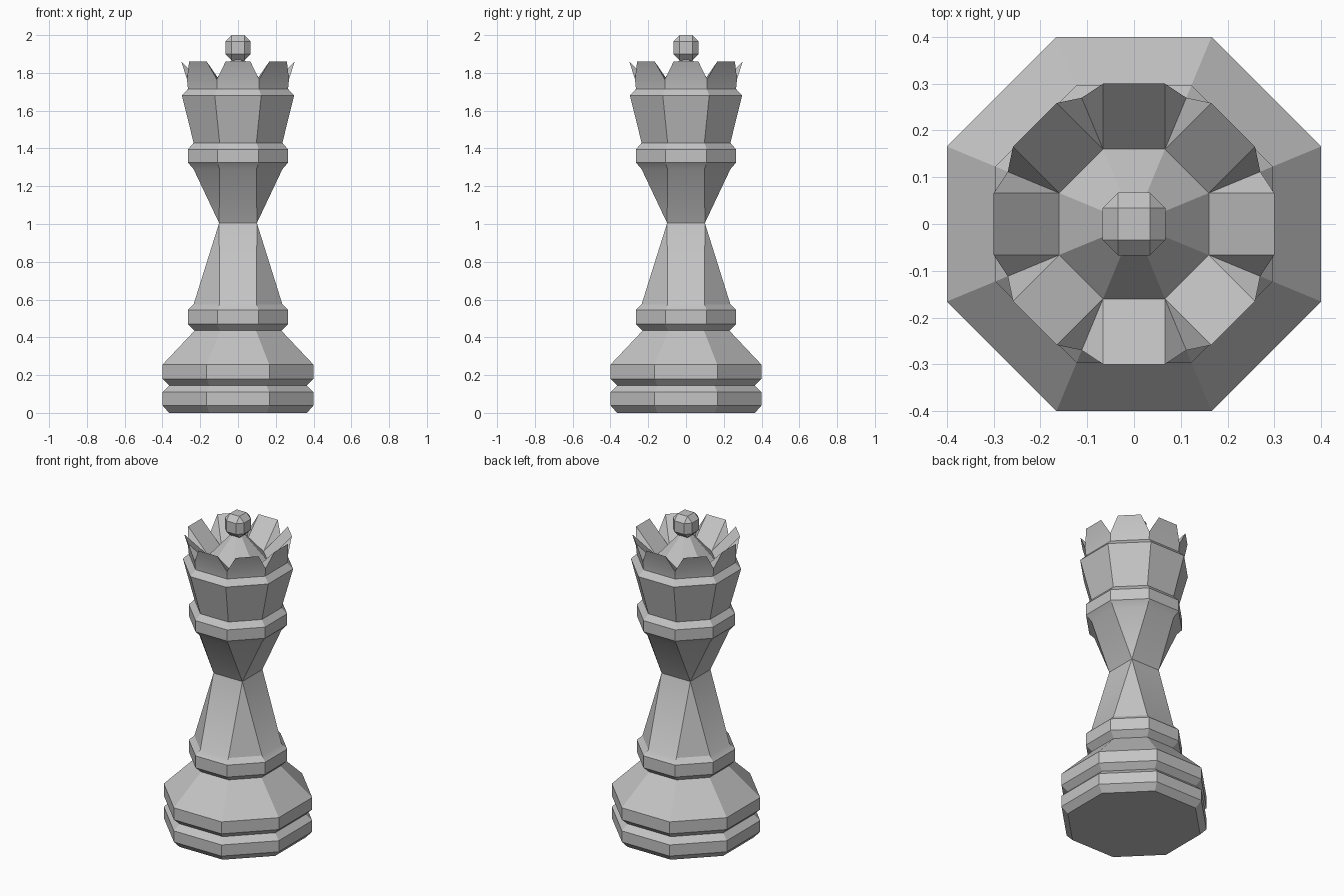
import bpy, bmesh, math
from mathutils import Vector, Matrix

cube = bpy.data.objects.get("Cube")
if cube:
    bpy.data.objects.remove(cube, do_unlink=True)

grey = bpy.data.materials.new("stone_grey")
grey.use_nodes = True
colour = (0.55, 0.55, 0.55, 1)
grey.diffuse_color = colour
grey.node_tree.nodes["Principled BSDF"].inputs["Base Color"].default_value = colour

HALF = math.tan(math.pi / 8)  # half side of an octagon with apothem 1


def ring(bm, apothem, z, half=None):
    """Octagon ring; half sets the half width of its axis-aligned sides."""
    h = apothem * HALF if half is None else half
    points = []
    for k in range(4):
        turn = Matrix.Rotation(k * math.pi / 2, 3, 'Z')
        points += [turn @ Vector((x, -apothem, z)) for x in (-h, h)]
    return [bm.verts.new(p) for p in points]


def bridge(bm, low, high):
    for i in range(8):
        j = (i + 1) % 8
        bm.faces.new((low[i], low[j], high[j], high[i]))


def stack(bm, profile):
    rings = [ring(bm, *p) for p in profile]
    for low, high in zip(rings, rings[1:]):
        bridge(bm, low, high)
    return rings


def finish(bm, name):
    bmesh.ops.remove_doubles(bm, verts=bm.verts, dist=0.0005)
    bmesh.ops.recalc_face_normals(bm, faces=bm.faces)
    mesh = bpy.data.meshes.new(name)
    bm.to_mesh(mesh)
    bm.free()
    mesh.materials.append(grey)
    obj = bpy.data.objects.new(name, mesh)
    bpy.context.collection.objects.link(obj)
    bpy.ops.object.select_all(action='DESELECT')
    obj.select_set(True)
    bpy.context.view_layer.objects.active = obj
    bpy.ops.object.shade_smooth_by_angle(angle=math.radians(30))
    return obj


def turned_part(name, profile):
    bm = bmesh.new()
    rings = stack(bm, profile)
    bm.faces.new(rings[0][::-1])
    bm.faces.new(rings[-1])
    return finish(bm, name)


# Grooved base
turned_part("base", [(0.365, 0), (0.4, 0.04), (0.4, 0.11), (0.365, 0.145),
                     (0.4, 0.18), (0.4, 0.255), (0.23, 0.435)])

# Stem with two collars and a waist that narrows to a square
turned_part("stem", [(0.23, 0.435), (0.265, 0.47), (0.265, 0.545), (0.235, 0.575),
                     (0.1, 1.005, 0.1), (0.235, 1.29), (0.265, 1.325),
                     (0.265, 1.395), (0.235, 1.43)])

# Crown: flared cup, eight prongs, and a pointed dome inside
bm = bmesh.new()
cup = stack(bm, [(0.235, 1.43), (0.297, 1.68), (0.265, 1.715), (0.27, 1.765)])
bm.faces.new(cup[0][::-1])
notch = cup[-1]
dome = stack(bm, [(0.16, 1.715), (0.025, 1.88)])
bm.faces.new(dome[-1])
inner = dome[0]
tips = []
for k in range(8):
    turn = Matrix.Rotation(k * math.pi / 4, 3, 'Z')
    tips.append([bm.verts.new(turn @ Vector((x, -0.3, 1.86))) for x in (-0.066, 0.066)])
for k in range(8):
    n = (k + 1) % 8
    a, b = tips[k]
    bm.faces.new((notch[k], notch[n], b, a))   # outer side
    bm.faces.new((a, b, inner[n], inner[k]))   # sloping inner side
    bm.faces.new((notch[k], a, inner[k]))      # flanks
    bm.faces.new((b, notch[n], inner[n]))
finish(bm, "crown")

# Faceted ball on top
bm = bmesh.new()
r, h = 0.067, 0.034
for axis in range(3):
    for sx in (-1, 1):
        for sy in (-1, 1):
            for sz in (-1, 1):
                p = [sx * h, sy * h, sz * h]
                p[axis] *= r / h
                bm.verts.new(Vector(p) + Vector((0, 0, 2 - r)))
bmesh.ops.convex_hull(bm, input=bm.verts)
bmesh.ops.dissolve_limit(bm, angle_limit=0.02, verts=bm.verts, edges=bm.edges)
finish(bm, "top_ball")
